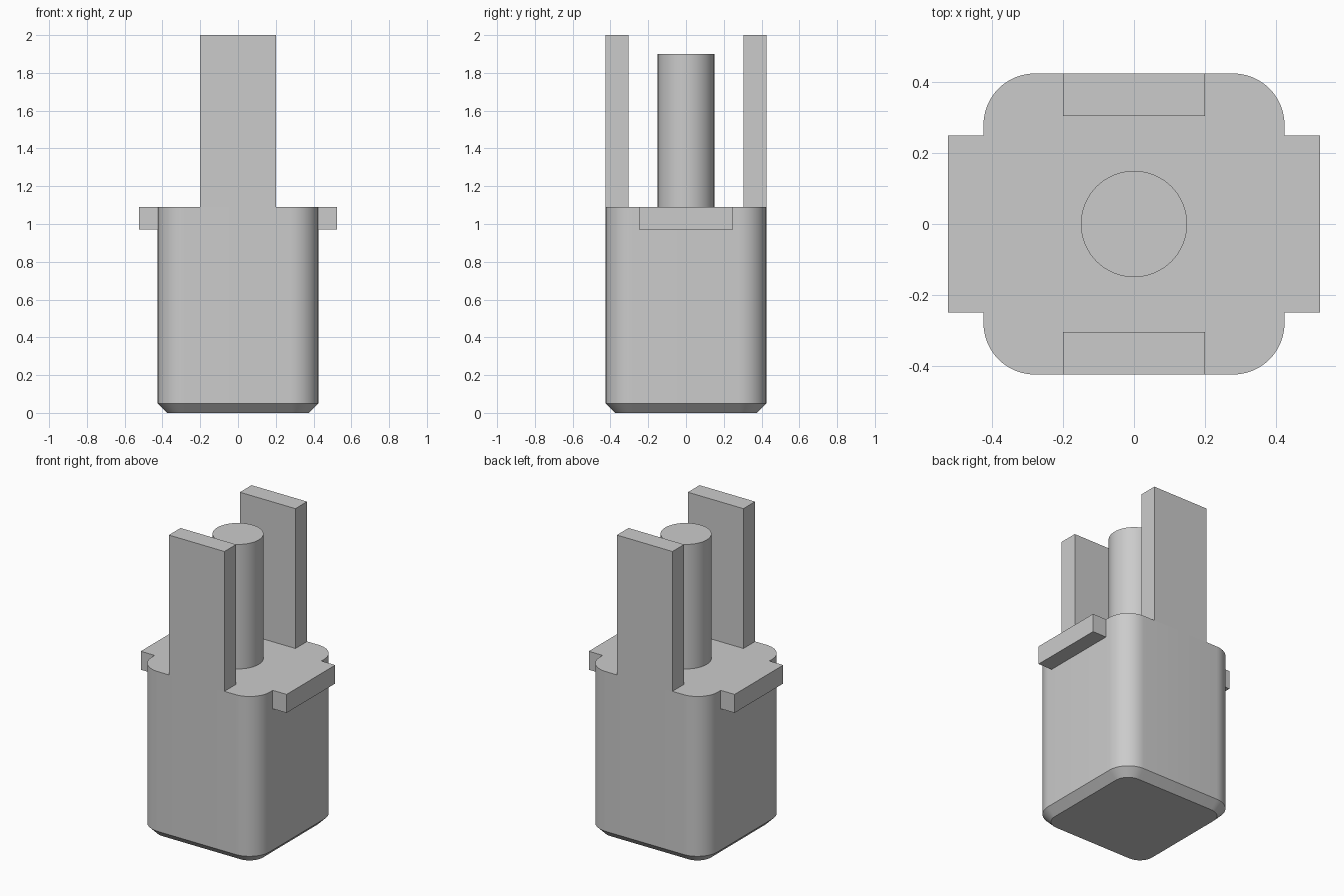
import bpy, bmesh
from math import sin, cos, pi

old = bpy.data.objects.get("Cube")
if old:
    bpy.data.objects.remove(old, do_unlink=True)

grey = bpy.data.materials.new("plain grey")
grey.use_nodes = True
COLOUR = (0.6, 0.6, 0.6, 1)
grey.diffuse_color = COLOUR
grey.node_tree.nodes["Principled BSDF"].inputs["Base Color"].default_value = COLOUR

HALF, TOP, CHAMFER, RADIUS = 0.425, 1.09, 0.05, 0.145


def finish(name, bm, smooth=False):
    bmesh.ops.recalc_face_normals(bm, faces=bm.faces)
    mesh = bpy.data.meshes.new(name)
    bm.to_mesh(mesh)
    bm.free()
    mesh.materials.append(grey)
    obj = bpy.data.objects.new(name, mesh)
    bpy.context.collection.objects.link(obj)
    if smooth:
        bpy.ops.object.select_all(action="DESELECT")
        obj.select_set(True)
        bpy.context.view_layer.objects.active = obj
        bpy.ops.object.shade_smooth_by_angle(angle=pi / 6)
    return obj


def loft(name, rings):
    """Skin a stack of equal-length closed rings and cap both ends."""
    bm = bmesh.new()
    loops = [[bm.verts.new(p) for p in ring] for ring in rings]
    for a, b in zip(loops, loops[1:]):
        for i in range(len(a)):
            j = (i + 1) % len(a)
            bm.faces.new((a[i], a[j], b[j], b[i]))
    bm.faces.new(loops[0])
    bm.faces.new(loops[-1])
    return finish(name, bm, smooth=True)


def rounded_square(half, radius, z, steps=12):
    points = []
    for k, (sx, sy) in enumerate([(1, 1), (-1, 1), (-1, -1), (1, -1)]):
        for i in range(steps + 1):
            a = (k + i / steps) * pi / 2
            c = half - radius
            points.append((sx * c + radius * cos(a), sy * c + radius * sin(a), z))
    return points


def circle(radius, z, count=64):
    return [(radius * cos(2 * pi * i / count), radius * sin(2 * pi * i / count), z)
            for i in range(count)]


def box(name, low, high):
    bm = bmesh.new()
    bmesh.ops.create_cube(bm, size=1)
    for v in bm.verts:
        v.co = [h if c > 0 else l for c, l, h in zip(v.co, low, high)]
    return finish(name, bm)


# Rounded square body with a chamfered foot
loft("body", [rounded_square(HALF - CHAMFER, RADIUS - CHAMFER, 0),
              rounded_square(HALF, RADIUS, CHAMFER),
              rounded_square(HALF, RADIUS, TOP)])

# Central round post
loft("center_post", [circle(0.15, TOP), circle(0.15, 1.9)])

# Upright prongs, flush with the front and back walls
for name, y in (("front_prong", -HALF), ("back_prong", HALF - 0.12)):
    box(name, (-0.2, y, TOP), (0.2, y + 0.12, 2))

# Side tabs, flush with the top of the body
for name, x in (("left_tab", HALF), ("right_tab", -HALF - 0.1)):
    box(name, (x, -0.25, TOP - 0.12), (x + 0.1, 0.25, TOP))
